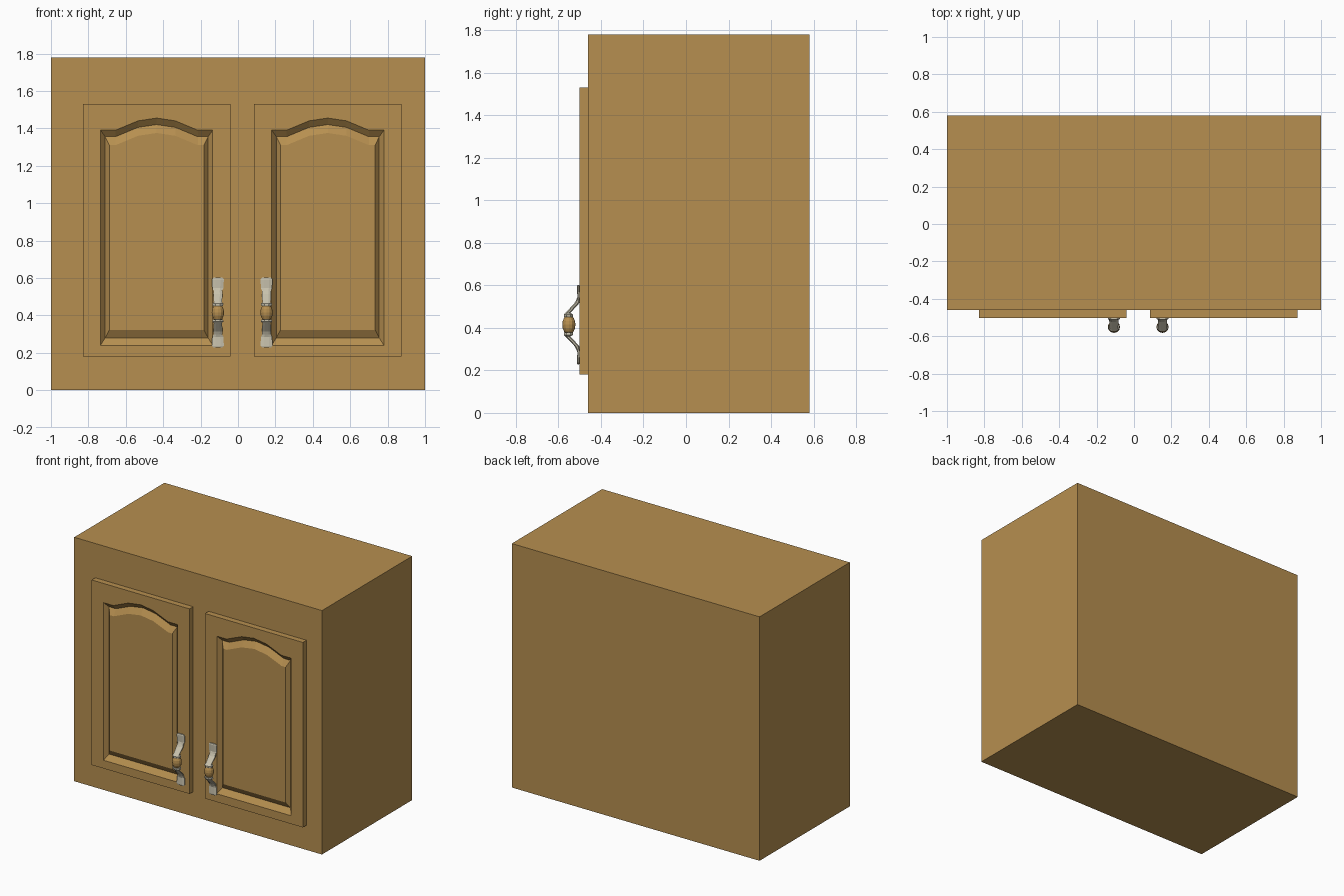
import bpy, bmesh, math
from mathutils import Matrix

if "Cube" in bpy.data.objects:
    bpy.data.objects.remove(bpy.data.objects["Cube"])


def material(name, rgb):
    m = bpy.data.materials.new(name)
    m.diffuse_color = (*rgb, 1)
    m.use_nodes = True
    m.node_tree.nodes["Principled BSDF"].inputs["Base Color"].default_value = m.diffuse_color
    return m


WOOD = material("oak wood", (0.47, 0.275, 0.08))
METAL = material("pale metal", (0.58, 0.54, 0.42))
MID = 0.0225  # the doors mirror about this x


def finish(name, bm, mat):
    bmesh.ops.recalc_face_normals(bm, faces=bm.faces[:])
    me = bpy.data.meshes.new(name)
    bm.to_mesh(me)
    bm.free()
    me.materials.append(mat)
    ob = bpy.data.objects.new(name, me)
    bpy.context.collection.objects.link(ob)
    return ob


def loft(bm, rings):
    """Join equal-length point rings and cap both ends."""
    vs = [[bm.verts.new(p) for p in r] for r in rings]
    n = len(vs[0])
    for a, b in zip(vs, vs[1:]):
        for i in range(n):
            j = (i + 1) % n
            bm.faces.new((a[i], a[j], b[j], b[i]))
    bm.faces.new(vs[0])
    bm.faces.new(vs[-1])


# cabinet box
bm = bmesh.new()
bmesh.ops.create_cube(bm, size=1, matrix=Matrix.Translation((0, 0.06, 0.89))
                      @ Matrix.Diagonal((2, 1.04, 1.78, 1)))
finish("cabinet_box", bm, WOOD)

# arched top of the door panel: offset from door centre, height
ARCH = [(0.22, 1.39), (0.10, 1.44), (0, 1.455), (-0.10, 1.44), (-0.22, 1.39)]


def arch_ring(s, y, half, bottom, drop):
    pts = [(-half, bottom), (half, bottom), (half, 1.39 - drop)]
    pts += [(u, z - drop) for u, z in ARCH] + [(-half, 1.39 - drop)]
    return [(MID + s * (0.4575 + u), y, z) for u, z in pts]


def frame_ring(s, y, half=0.395, lo=0.18, hi=1.53):
    pts = [(-half, lo), (half, lo), (half, hi)]
    pts += [(u, hi) for u, _ in ARCH] + [(-half, hi)]
    return [(MID + s * (0.4575 + u), y, z) for u, z in pts]


# handle half: height from centre, y, half width, half thickness
SECTIONS = [(0.187, -0.507, 0.024, 0.004), (0.178, -0.506, 0.032, 0.007),
            (0.130, -0.504, 0.030, 0.007), (0.117, -0.507, 0.023, 0.009),
            (0.100, -0.514, 0.025, 0.011), (0.055, -0.556, 0.022, 0.012),
            (0.048, -0.553, 0.030, 0.022), (0.036, -0.553, 0.027, 0.022)]

for side, s in (("left", -1), ("right", 1)):
    # door with sunken groove and raised panel
    bm = bmesh.new()
    loft(bm, [frame_ring(s, -0.455), frame_ring(s, -0.502),
              arch_ring(s, -0.502, 0.30, 0.24, 0),
              arch_ring(s, -0.472, 0.275, 0.28, 0.035),
              arch_ring(s, -0.498, 0.253, 0.322, 0.08)])
    finish(side + "_door", bm, WOOD)

    # metal handle arms
    hx, hz = MID + s * 0.13, 0.415
    bm = bmesh.new()
    for up in (1, -1):
        rings = []
        for dz, y, w, t in SECTIONS:
            ang = [math.pi * (k + 0.5) / 4 for k in range(8)]
            rings.append([(hx + w * 1.08 * math.cos(a), y + t * 1.08 * math.sin(a),
                           hz + up * dz) for a in ang])
        loft(bm, rings)
    finish(side + "_handle_arms", bm, METAL)

    # wooden grip bead
    bm = bmesh.new()
    bmesh.ops.create_uvsphere(bm, u_segments=12, v_segments=8, radius=1,
                              matrix=Matrix.Translation((hx, -0.551, hz))
                              @ Matrix.Diagonal((0.033, 0.031, 0.047, 1)))
    finish(side + "_handle_grip", bm, WOOD)
